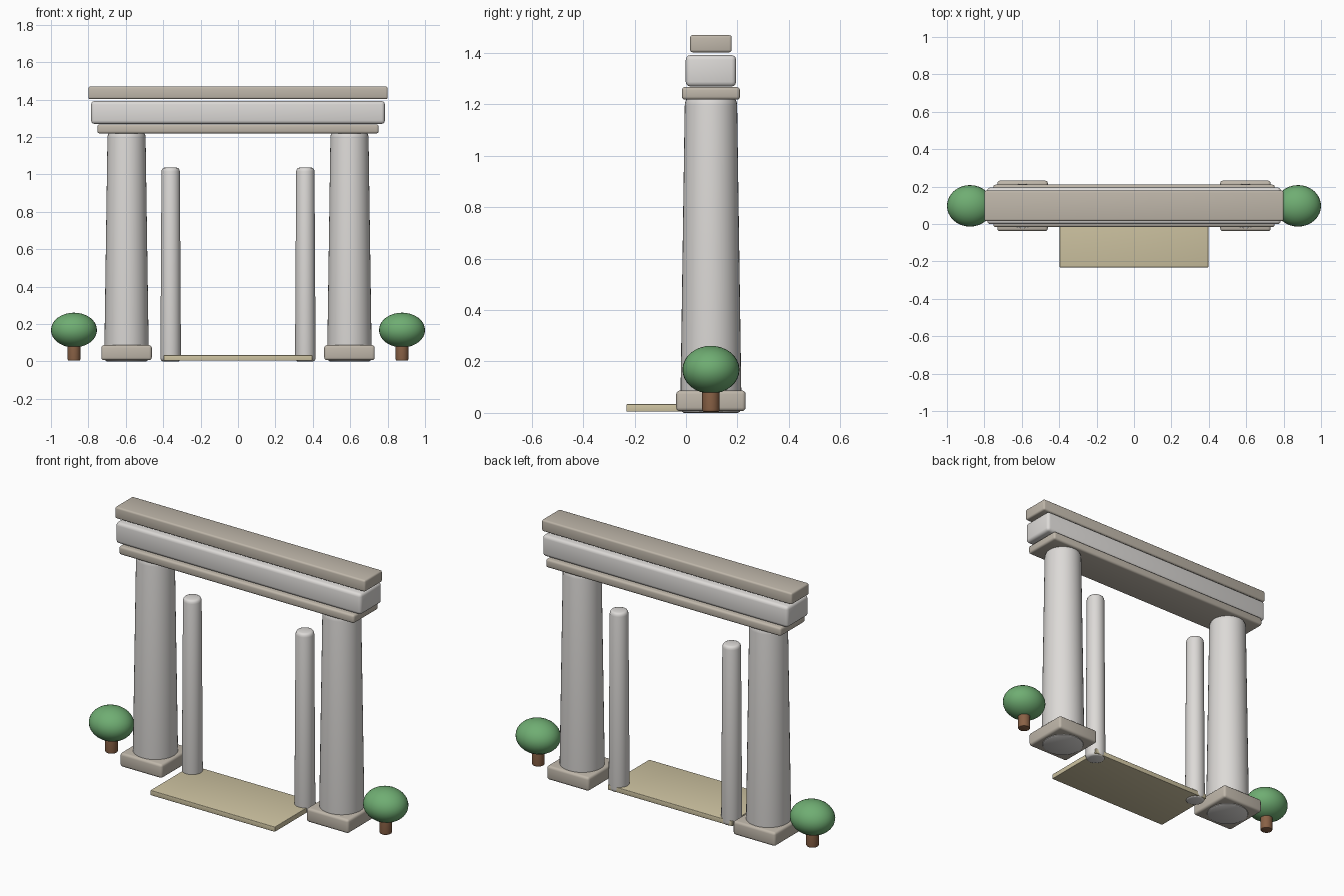
import bpy, bmesh, math
from mathutils import Vector

if "Cube" in bpy.data.objects:
    bpy.data.objects.remove(bpy.data.objects["Cube"])

YC = 0.097  # shared depth centre of the gate


def material(name, rgb):
    m = bpy.data.materials.new(name)
    m.diffuse_color = (*rgb, 1)
    m.use_nodes = True
    m.node_tree.nodes["Principled BSDF"].inputs["Base Color"].default_value = m.diffuse_color
    return m


stone = material("pale_stone", (0.72, 0.70, 0.68))
trim = material("trim_stone", (0.52, 0.47, 0.40))
sand = material("sand", (0.62, 0.55, 0.36))
leaf = material("leaf", (0.16, 0.42, 0.17))
bark = material("bark", (0.25, 0.12, 0.06))


def finish(name, bm, mat, angle=35):
    bmesh.ops.recalc_face_normals(bm, faces=bm.faces)
    me = bpy.data.meshes.new(name)
    bm.to_mesh(me)
    bm.free()
    me.materials.append(mat)
    ob = bpy.data.objects.new(name, me)
    bpy.context.collection.objects.link(ob)
    bpy.ops.object.select_all(action='DESELECT')
    bpy.context.view_layer.objects.active = ob
    ob.select_set(True)
    bpy.ops.object.shade_smooth_by_angle(angle=math.radians(angle))
    return ob


def block(name, lo, hi, bevel, mat):
    lo, hi = Vector(lo), Vector(hi)
    bm = bmesh.new()
    bmesh.ops.create_cube(bm, size=1)
    for v in bm.verts:
        v.co = (lo + hi) / 2 + v.co * (hi - lo)
    bmesh.ops.bevel(bm, geom=bm.edges[:], offset=bevel, segments=3,
                    profile=0.5, affect='EDGES')
    return finish(name, bm, mat)


def lathe(name, x, profile, mat, n=40):
    bm = bmesh.new()
    rings = [[bm.verts.new((x + r * math.cos(2 * math.pi * i / n),
                            YC + r * math.sin(2 * math.pi * i / n), z))
              for i in range(n)] for r, z in profile]
    for a, b in zip(rings, rings[1:]):
        for i in range(n):
            j = (i + 1) % n
            bm.faces.new((a[i], a[j], b[j], b[i]))
    bm.faces.new(rings[0][::-1])
    bm.faces.new(rings[-1])
    return finish(name, bm, mat)


def rounded_post(r0, r1, z0, z1, c, h):
    """Tapered shaft profile with softened ends (inset c, height h)."""
    steps = [math.radians(a) for a in (0, 30, 60, 90)]
    low = [(r0 - c * (1 - math.sin(t)), z0 + h * (1 - math.cos(t))) for t in steps]
    top = [(r1 - c * (1 - math.cos(t)), z1 - h * (1 - math.sin(t))) for t in steps]
    return low + top


for side, s in (("left", -1), ("right", 1)):
    # Main column on its plinth
    cx = 0.596 * s
    block(f"plinth_{side}", (cx - 0.135, YC - 0.135, 0.007),
          (cx + 0.135, YC + 0.135, 0.087), 0.014, trim)
    lathe(f"main_column_{side}", cx,
          rounded_post(0.119, 0.102, 0.0, 1.225, 0.014, 0.03), stone)
    # Slim inner post
    lathe(f"inner_post_{side}", 0.36 * s,
          rounded_post(0.055, 0.049, 0.0, 1.036, 0.015, 0.02), stone, 32)
    # Round shrub
    tx = 0.877 * s
    lathe(f"shrub_trunk_{side}", tx,
          rounded_post(0.034, 0.034, 0.004, 0.11, 0.006, 0.01), bark, 24)
    bm = bmesh.new()
    bmesh.ops.create_uvsphere(bm, u_segments=32, v_segments=16, radius=1)
    for v in bm.verts:
        v.co = Vector((tx + v.co.x * 0.123, YC + v.co.y * 0.111, 0.168 + v.co.z * 0.093))
    finish(f"shrub_crown_{side}", bm, leaf)

# Stacked lintel beams
for name, hx, hy, z0, z1, bev, mat in (
        ("lower_beam", 0.752, 0.113, 1.219, 1.268, 0.012, trim),
        ("middle_beam", 0.785, 0.098, 1.270, 1.392, 0.018, stone),
        ("top_beam", 0.800, 0.081, 1.403, 1.470, 0.010, trim)):
    block(name, (-hx, YC - hy, z0), (hx, YC + hy, z1), bev, mat)

# Threshold slab
block("threshold_slab", (-0.398, -0.232, 0.005), (0.398, 0.148, 0.034), 0.003, sand)
